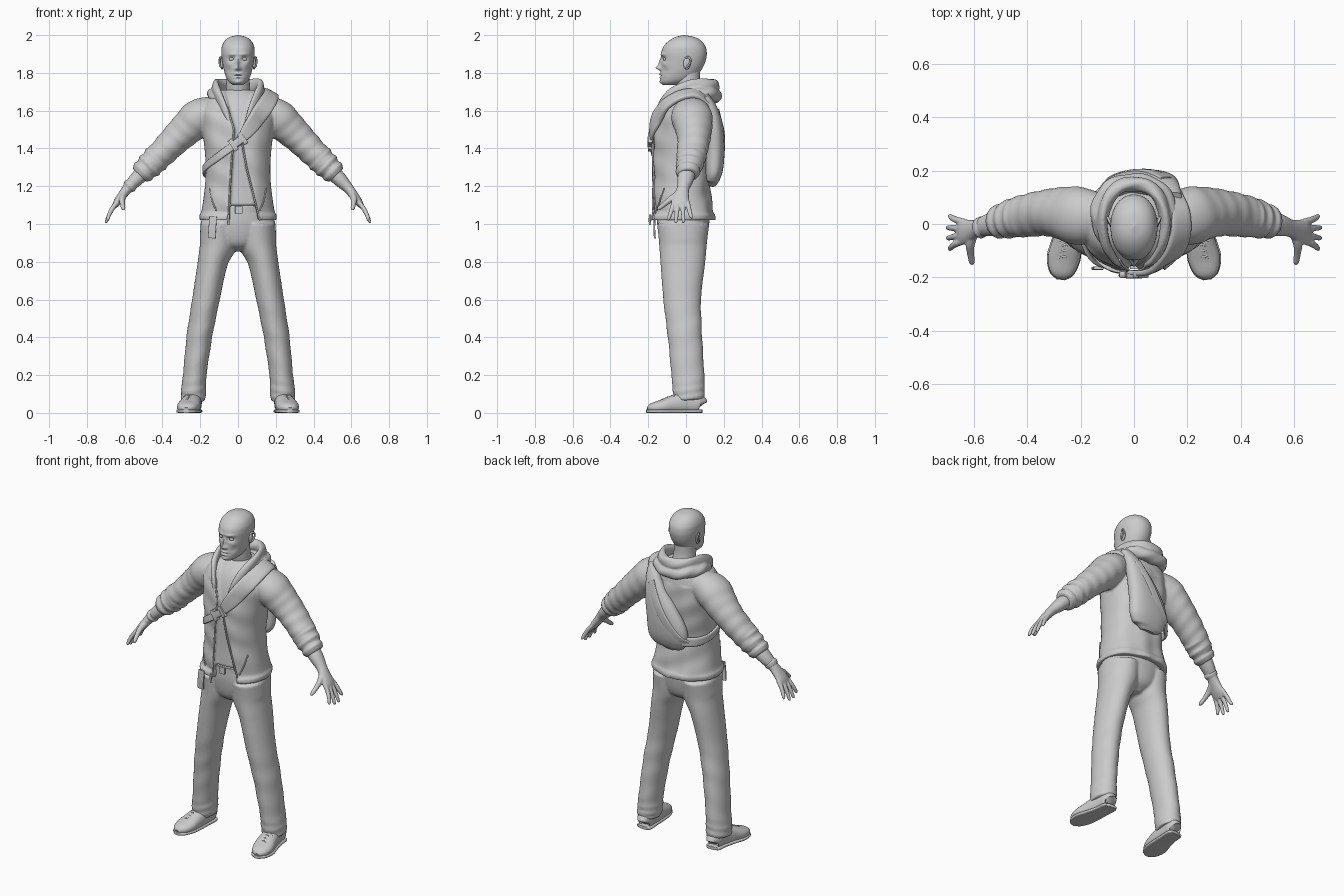
import bpy, bmesh, math
from mathutils import Vector, Matrix

X, Y, Z = Vector((1, 0, 0)), Vector((0, 1, 0)), Vector((0, 0, 1))


def lerp(tab, t):
    if t <= tab[0][0]:
        return tab[0][1:]
    for a, b in zip(tab, tab[1:]):
        if t <= b[0]:
            f = (t - a[0]) / (b[0] - a[0])
            return [p + (q - p) * f for p, q in zip(a[1:], b[1:])]
    return tab[-1][1:]


def spline(pts, k):
    P = [Vector(p) for p in pts]
    P = [2 * P[0] - P[1]] + P + [2 * P[-1] - P[-2]]
    out = []
    for a, b, c, d in zip(P, P[1:], P[2:], P[3:]):
        for j in range(k):
            t = j / k
            out.append(0.5 * (2 * b + (c - a) * t + (2 * a - 5 * b + 4 * c - d) * t * t
                              + (3 * b - a - 3 * c + d) * t ** 3))
    return out + [P[-2]]


def loft(bm, rings, v=Y, n=24, k=5, s=1, power=2.0, flat=False, wr=None, shape=None):
    """Skin through rings (x, y, z, radius across, radius along v)."""
    S = spline(rings, k)
    rows = []
    for i, r in enumerate(S):
        c = Vector(r[:3])
        t = Z if flat else (Vector(S[min(i + 1, len(S) - 1)][:3]) - Vector(S[max(i - 1, 0)][:3])).normalized()
        w = v(c) if callable(v) else v
        w = (w - t * w.dot(t)).normalized()
        u = w.cross(t)
        row = []
        for j in range(n):
            th = math.tau * j / n
            ca, sa = math.cos(th), math.sin(th)
            g = wr(i / (len(S) - 1), th) if wr else 1
            ca = math.copysign(abs(ca) ** (2 / power), ca) * max(r[3], .001) * g
            sa = math.copysign(abs(sa) ** (2 / power), sa) * max(r[4], .001) * g
            p = c + u * ca + w * sa
            if shape:
                p = shape(p)
            row.append(bm.verts.new((p.x * s, p.y, p.z)))
        rows.append(row)
    for a, b in zip(rows, rows[1:]):
        for j in range(n):
            bm.faces.new((a[j], a[(j + 1) % n], b[(j + 1) % n], b[j]))
    bm.faces.new(rows[0])
    bm.faces.new(rows[-1])


def tube(bm, pts, r, v=Z, **kw):
    loft(bm, [(*p, r, r) for p in pts], v, n=10, **kw)


def ball(bm, loc, scale):
    bmesh.ops.create_uvsphere(bm, u_segments=20, v_segments=12, radius=1,
                              matrix=Matrix.LocRotScale(Vector(loc), None, Vector(scale)))


def finish(name, bm, voxel=0):
    bmesh.ops.recalc_face_normals(bm, faces=bm.faces)
    me = bpy.data.meshes.new(name)
    bm.to_mesh(me)
    bm.free()
    ob = bpy.data.objects.new(name, me)
    bpy.context.collection.objects.link(ob)
    if voxel:
        m = ob.modifiers.new("fuse", 'REMESH')
        m.mode, m.voxel_size, m.use_smooth_shade = 'VOXEL', voxel, True
        m = ob.modifiers.new("relax", 'SMOOTH')
        m.factor, m.iterations = .5, 3
        me.shade_smooth()
    else:
        bpy.context.view_layer.objects.active = ob
        ob.select_set(True)
        bpy.ops.object.shade_smooth_by_angle(angle=math.radians(50))
        ob.select_set(False)
    return ob


# Head: stacked sections (z, front y, back y, half width) plus facial bumps
HEAD = [(1.735, -.118, -.05, .025), (1.75, -.132, 0, .046), (1.77, -.135, .04, .06), (1.80, -.134, .07, .071),
        (1.84, -.131, .095, .08), (1.88, -.131, .108, .086), (1.91, -.13, .11, .088), (1.94, -.119, .103, .085),
        (1.97, -.09, .08, .07), (1.99, -.055, .045, .043), (2.0, -.012, -.008, .002)]
BUMPS = [(0, 1.826, .011, .011, .024), (0, 1.85, .008, .024, .014), (.013, 1.821, .007, .007, .009),
         (.034, 1.873, .016, .012, -.013), (.03, 1.898, .025, .008, .006), (0, 1.793, .018, .005, .008),
         (0, 1.776, .016, .005, .007), (0, 1.785, .024, .003, -.005), (0, 1.75, .018, .012, .007),
         (.05, 1.845, .014, .014, .004), (.048, 1.81, .016, .018, -.006)]


def face(p):
    if p.y < -.03:
        p.y -= sum(a * math.exp(-((abs(p.x) - x) / sx) ** 2 - ((p.z - z) / sz) ** 2) for x, z, sx, sz, a in BUMPS)
    return p


bm = bmesh.new()
loft(bm, [(0, (f + b) / 2, z, rx, (b - f) / 2) for z, f, b, rx in HEAD], n=96, k=9, power=2.15, flat=True, shape=face)
for s in (1, -1):
    ball(bm, (s * .033, -.109, 1.873), (.014, .012, .010))
    ball(bm, (s * .085, .005, 1.85), (.009, .019, .033))
    tube(bm, [(.082, -.008, 1.83), (.094, .008, 1.835), (.098, .024, 1.862), (.094, .014, 1.883), (.084, -.006, 1.877)],
         .005, X, s=s)
finish("head", bm)
bm = bmesh.new()
loft(bm, [(0, .03, 1.6, .085, .085), (0, .025, 1.68, .068, .07), (0, .01, 1.75, .062, .066), (0, .01, 1.82, .06, .065)], flat=True, n=32)
finish("neck", bm)

# Jacket body: sections (z, front y, back y, half width), front opening sunk in to the shirt
TORSO = [(1.02, -.188, .152, .203), (1.045, -.188, .154, .205), (1.06, -.176, .146, .196), (1.1, -.178, .138, .188),
         (1.2, -.175, .127, .175), (1.3, -.176, .13, .171), (1.4, -.177, .143, .177), (1.5, -.17, .148, .19),
         (1.58, -.153, .143, .197), (1.64, -.128, .133, .178), (1.68, -.098, .12, .135), (1.71, -.065, .1, .085)]
LEFT = [(1.02, -.05), (1.2, -.042), (1.5, -.022), (1.6, -.05), (1.7, -.075)]
RIGHT = [(1.02, .115), (1.15, .082), (1.3, .045), (1.45, .018), (1.52, .035), (1.6, .06), (1.7, .085)]


def front(x, z, off=0):
    f, b, rx = lerp(TORSO, z)
    h = (b - f) / 2 * max(0, 1 - (abs(x) / rx) ** 2.3) ** (1 / 2.3)
    return Vector((x, (f + b) / 2 - h - off, z))


def opening(p):
    d = min(p.x - lerp(LEFT, p.z)[0], lerp(RIGHT, p.z)[0] - p.x)
    if p.y < -.02 and d > 0:
        p.y += (.055 if p.z < 1.095 else .02) * min(1, d / .01)
    elif p.z < 1.6:
        p.y += .003 * math.sin(p.z * 45 + p.x * 22) + .003 * math.sin(p.x * 50)
    return p


bm = bmesh.new()
loft(bm, [(0, (f + b) / 2, z, rx, (b - f) / 2) for z, f, b, rx in TORSO], n=200, k=9, power=2.3, flat=True, shape=opening)
folds = lambda f, th: 1 + .03 * f * math.sin(42 * f + 1.8 * math.sin(th) + th) + .012 * math.sin(3 * th + 9 * f)
for s in (1, -1):
    loft(bm, [(.10, .03, 1.61, .07, .08), (.20, .03, 1.568, .098, .108), (.27, .04, 1.505, .09, .098),
              (.335, .042, 1.443, .08, .086), (.40, .032, 1.378, .073, .08), (.46, .02, 1.318, .066, .072)],
         n=48, k=8, s=s, wr=folds)
    # Rolled sleeve cuffs
    for x, y, z, r in ((.435, .026, 1.343, .075), (.468, .018, 1.31, .072), (.502, .01, 1.278, .064)):
        loft(bm, [(x + d, y, z - d, r - abs(d) * .7, r + .004 - abs(d) * .7) for d in (-.02, -.01, 0, .01, .02)],
             n=40, s=s, wr=lambda f, th: 1 + .025 * math.sin(2 * th + 3 * f))
finish("jacket", bm, .0065)

# Zip edges, hem cord and pocket seams
bm = bmesh.new()
for tab in (LEFT, RIGHT):
    tube(bm, [front(lerp(tab, 1.02 + i * .04)[0], 1.02 + i * .04, .001) for i in range(16)], .005, Y)
for s in (1, -1):
    tube(bm, [front(x, z, .001) for x, z in ((.115, 1.07), (.135, 1.12), (.15, 1.19))], .004, Y, s=s)
tube(bm, [(-.05, -.19, 1.05), (-.052, -.192, 1.02), (-.05, -.19, .995)], .006, Y)
finish("zip_edges", bm)
bm = bmesh.new()
loft(bm, [(-.132, -.165, 1.04, .02, .005), (-.136, -.168, .98, .02, .005), (-.14, -.165, .925, .02, .005)], power=6)
finish("hanging_tab", bm)

# Folded hood and collar around the neck
bm = bmesh.new()
mirror = lambda half: half + [(-p[0],) + p[1:] for p in half[-2::-1]]
loft(bm, mirror([(.045, -.155, 1.54, .01, .012), (.075, -.132, 1.62, .015, .022), (.106, -.075, 1.685, .018, .034),
                 (.118, .01, 1.72, .021, .04), (.098, .09, 1.73, .024, .04), (.055, .138, 1.732, .026, .036),
                 (0, .15, 1.73, .028, .034)]), Z, n=28, k=8,
     wr=lambda f, th: 1 + .06 * math.sin(3 * th + 30 * f))
loft(bm, mirror([(.10, -.09, 1.635, .012, .015), (.13, -.02, 1.675, .022, .026), (.132, .06, 1.69, .03, .03),
                 (.085, .13, 1.685, .036, .034), (0, .152, 1.675, .038, .036)]), Z, n=28, k=10,
     wr=lambda f, th: 1 + .07 * math.sin(2 * th + 44 * f))
finish("hood", bm, .006)
bm = bmesh.new()
tube(bm, [(.076 * math.sin(a), .012 - .08 * math.cos(a), 1.685 - .02 * math.cos(a))
          for a in [i * math.tau / 16 for i in range(17)]], .008)
finish("shirt_collar", bm)

# Trousers: pelvis and two legs fused
bm = bmesh.new()
loft(bm, [(0, -.015, .855, .05, .06), (0, -.015, .9, .14, .115), (0, -.015, 1.0, .195, .138), (0, -.015, 1.1, .165, .138)], n=48, flat=True)


def creases(f, th):
    knee = math.exp(-((f - .55) / .12) ** 2)
    return 1 + (.04 * f ** 5 + .014 * knee) * math.sin(62 * f + 2 * math.sin(th + 1)) + .012 * math.sin(2 * th + 7 * f)


for s in (1, -1):
    loft(bm, [(.1, -.015, 1.0, .098, .138), (.105, -.016, .9, .098, .128), (.133, -.017, .8, .079, .12),
              (.17, -.02, .6, .072, .1), (.205, -.005, .4, .068, .09), (.229, .01, .2, .063, .086),
              (.235, .014, .12, .067, .084), (.238, .018, .065, .063, .082)], n=48, k=14, s=s, wr=creases)
finish("trousers", bm, .0075)
bm = bmesh.new()
loft(bm, [(0, -.015, z, .172, .143) for z in (1.06, 1.075, 1.09)], n=64, flat=True)
loft(bm, [(.005, -.163, 1.055, .02, .006), (.005, -.163, 1.095, .02, .006)], power=6)
finish("belt", bm)

# Shoes with soles and laces
for s, side in ((1, "left"), (-1, "right")):
    ground = lambda p: Vector((p.x, p.y, max(p.z, 0)))
    bm = bmesh.new()
    loft(bm, [(.236, .083, .04, .02, .025), (.236, .072, .048, .042, .048), (.24, .01, .055, .048, .06),
              (.25, -.065, .045, .055, .05), (.263, -.13, .033, .06, .036), (.271, -.18, .025, .045, .026),
              (.274, -.203, .018, .018, .012)], Z, n=32, s=s, power=2.3, shape=ground)
    loft(bm, [(.236, .087, .009, .022, .009), (.236, .072, .009, .046, .01), (.242, .0, .009, .05, .01),
              (.252, -.07, .009, .058, .01), (.264, -.13, .009, .063, .01), (.271, -.185, .009, .046, .01),
              (.274, -.209, .009, .016, .009)], Z, n=32, s=s, power=4, shape=ground)
    for i in range(4):
        y, z = -.055 - i * .022, .098 - i * .009
        for a in (.008, -.008):
            tube(bm, [(.218 + i * .004, y + a, z - .012), (.25 + i * .004, y, z + .002), (.282 + i * .004, y - a, z - .012)], .004, s=s)
    finish(side + "_shoe", bm)

    # Forearm, palm, fingers and thumb
    bm = bmesh.new()
    loft(bm, [(.47, .012, 1.305, .045, .048), (.54, -.003, 1.235, .038, .043), (.583, -.015, 1.19, .028, .033),
              (.612, -.024, 1.153, .024, .04), (.64, -.03, 1.115, .02, .048), (.657, -.03, 1.088, .012, .042)], n=28, s=s)
    for y0, y1, x1, z1 in ((.008, .03, .69, 1.035), (-.017, -.014, .698, 1.012), (-.042, -.053, .698, 1.012), (-.064, -.093, .69, 1.025)):
        loft(bm, [(.636, y0, 1.12, .012, .012), (.663, y0 * .7 + y1 * .3, 1.085, .0125, .0125),
                  (.682, y0 * .3 + y1 * .7, 1.05, .011, .011), (x1 - .001, y1, z1, .0085, .0085),
                  (x1, y1, z1 - .008, .002, .002)], n=14, s=s)
    loft(bm, [(.60, -.035, 1.16, .018, .02), (.613, -.075, 1.135, .017, .018), (.612, -.11, 1.108, .0135, .0135),
              (.607, -.142, 1.083, .011, .011), (.605, -.153, 1.075, .003, .003)], Z, n=14, s=s)
    finish(side + "_hand", bm, .004)

# Wristband
bm = bmesh.new()
loft(bm, [(-.573 - d, -.013, 1.201 - d, .037 - abs(d) * .5, .041 - abs(d) * .5) for d in (-.012, -.006, 0, .006, .012)], n=32)
finish("wristband", bm)

# Sling bag on the back, strap round the chest, and buckle
bm = bmesh.new()
loft(bm, [(.15, .10, 1.68, .03, .02), (.125, .135, 1.6, .048, .035), (.09, .15, 1.5, .078, .046),
          (.05, .152, 1.4, .108, .052), (.02, .147, 1.3, .128, .05), (.01, .138, 1.235, .108, .038),
          (.01, .13, 1.2, .05, .018)], n=40, k=8, power=2.3)
finish("sling_bag", bm)
outward = lambda p: Vector((p.x, p.y, max(0, p.z - 1.56) * 2.5))
bm = bmesh.new()
loft(bm, [(-.08, .16, 1.27, .028, .012), (-.145, .105, 1.265, .026, .01), (-.178, .02, 1.275, .022, .008),
          (-.17, -.08, 1.305, .02, .008), (-.1, -.163, 1.36, .02, .008), (0, -.182, 1.435, .022, .009),
          (.06, -.176, 1.505, .038, .012), (.105, -.148, 1.57, .046, .014), (.15, -.105, 1.635, .046, .014),
          (.175, -.03, 1.68, .042, .014), (.17, .05, 1.69, .04, .014), (.145, .12, 1.645, .036, .014)],
     outward, n=24, k=8, power=4)
# Flap band across the bag
loft(bm, [(.12, .17, 1.6, .022, .006), (.06, .196, 1.48, .024, .008), (0, .196, 1.38, .026, .008),
          (-.07, .175, 1.29, .026, .008), (-.11, .14, 1.255, .024, .006)], n=20, power=4)
finish("bag_strap", bm)
bm = bmesh.new()
for off in (-.025, .025):
    loft(bm, [(off - .01, -.19, 1.435 + off * .7 - .007, .034, .012), (off + .01, -.19, 1.435 + off * .7 + .007, .034, .012)], n=16, power=6)
loft(bm, [(-.02, -.192, 1.42, .02, .012), (.02, -.192, 1.45, .02, .012)], n=16, power=6)
finish("strap_buckle", bm)
